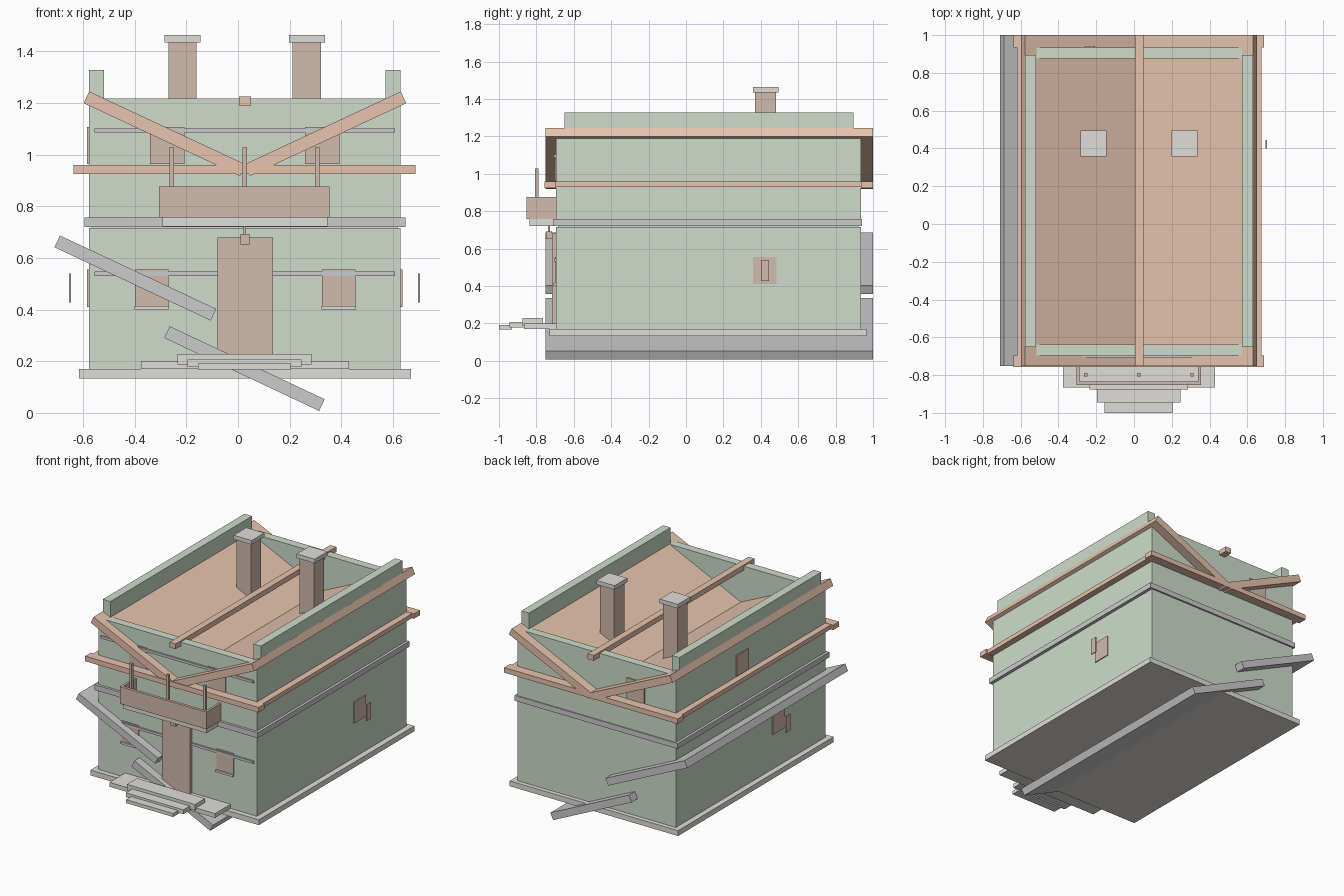
import bpy
from math import atan2, hypot

CX = 0.027                      # centre line of the house
X0, X1, Y0, Y1 = -0.577, 0.63, -0.695, 0.935


def mat(name, r, g, b):
    m = bpy.data.materials.new(name)
    m.diffuse_color = (r, g, b, 1)
    return m


GREEN = mat("green_wall", 0.62, 0.72, 0.60)
WOOD = mat("roof_wood", 0.80, 0.55, 0.42)
BROWN = mat("brown", 0.64, 0.50, 0.42)
STONE = mat("stone", 0.74, 0.73, 0.69)
WHITE = mat("white_trim", 0.84, 0.84, 0.82)
GREY = mat("grey_slab", 0.65, 0.65, 0.66)


def box(name, x, y, z, m):
    """Axis-aligned box from (min, max) ranges."""
    bpy.ops.mesh.primitive_cube_add(
        size=1, location=[(a + b) / 2 for a, b in (x, y, z)])
    o = bpy.context.object
    o.name = name
    o.scale = [b - a for a, b in (x, y, z)]
    o.data.materials.append(m)
    return o


def slab(name, a, b, m, t=0.05, y=(-0.752, 1.0)):
    """Sloping slab running along y; a and b are its end centres in (x, z)."""
    dx, dz = b[0] - a[0], b[1] - a[1]
    cx, cz, l = (a[0] + b[0]) / 2, (a[1] + b[1]) / 2, hypot(dx, dz)
    o = box(name, (cx - l / 2, cx + l / 2), y, (cz - t / 2, cz + t / 2), m)
    o.rotation_euler.y = -atan2(dz, dx)


# plinth, ground floor, band
box("plinth", (-0.615, 0.67), (-0.73, 0.965), (0.133, 0.17), STONE)
box("ground_floor", (X0, X1), (Y0, Y1), (0.17, 0.716), GREEN)
box("floor_core", (X0 + .01, X1 - .01), (Y0 + .01, Y1 - .01), (0.71, 0.73), GREEN)
box("floor_band", (-0.595, 0.648), (-0.712, 0.942), (0.72, 0.757), WHITE)

# upper floor walls, open at the top
T = 0.058
box("upper_front_wall", (X0, X1), (Y0, Y0 + T), (0.757, 1.217), GREEN)
box("upper_back_wall", (X0, X1), (Y1 - T, Y1), (0.757, 1.217), GREEN)
for n, x in (("left", (X0, X0 + T)), ("right", (X1 - T, X1))):
    box(n + "_upper_wall", x, (Y0, Y1), (0.757, 1.2), GREEN)
    box(n + "_parapet", x, (-0.65, 0.895), (1.19, 1.327), GREEN)

# inward-sloping roof, ridge beam
for n, s in (("left", -1), ("right", 1)):
    slab(n + "_roof_slab", (CX + s * 0.614, 1.222), (CX + s * 0.009, 0.94), WOOD)
box("ridge_beam", (0.004, 0.05), (-0.752, 1.0), (1.19, 1.226), WOOD)

# eave beams around the upper floor
for n, y in (("front", (-0.757, -0.695)), ("back", (0.935, 1.0))):
    box(n + "_eave_beam", (-0.637, 0.688), y, (0.925, 0.96), WOOD)
for n, x in (("left", (-0.62, X0)), ("right", (X1, 0.675))):
    box(n + "_eave_beam", x, (-0.75, 0.99), (0.928, 0.958), WOOD)

# loose slanted slabs passing through the lower floor
slab("upper_loose_slab", (-0.70, 0.664), (-0.095, 0.38), GREY)
slab("lower_loose_slab", (-0.275, 0.313), (0.325, 0.03), GREY)

# chimneys
for n, x in (("left", -0.215), ("right", 0.267)):
    box(n + "_chimney", (x - .055, x + .055), (0.37, 0.48), (0.98, 1.437), BROWN)
    box(n + "_chimney_cap", (x - .069, x + .069), (0.357, 0.495), (1.435, 1.463), STONE)

# front string courses
for z in (0.53, 1.085):
    box("string_course", (-0.555, 0.608), (-0.706, Y0 + .01), (z, z + 0.017), WHITE)

# front windows with sills below
for x in (-0.274, 0.327):
    box("upper_front_window", (x - .067, x + .067), (-0.701, Y0 + .01), (0.963, 1.107), BROWN)
for x in (-0.334, 0.39):
    box("lower_front_window", (x - .065, x + .065), (-0.701, Y0 + .01), (0.413, 0.556), BROWN)
    box("window_sill", (x - .067, x + .067), (-0.71, Y0 + .01), (0.4, 0.414), STONE)
box("upper_back_window", (-0.34, -0.207), (Y1 - .01, 0.942), (0.963, 1.107), BROWN)

# side windows and detached shutters
box("right_window", (X1 - .01, 0.637), (0.357, 0.485), (0.41, 0.556), BROWN)
box("right_shutter", (0.697, 0.704), (0.4, 0.445), (0.427, 0.54), BROWN)
box("left_window", (-0.584, X0 + .01), (-0.245, -0.115), (0.41, 0.556), BROWN)
box("left_shutter", (-0.655, -0.647), (-0.203, -0.158), (0.427, 0.54), BROWN)
box("left_upper_window", (-0.584, X0 + .01), (0.147, 0.277), (0.963, 1.107), BROWN)

# door and hanging lantern
box("door", (-0.08, 0.135), (-0.716, Y0 + .01), (0.2, 0.68), BROWN)
box("lantern", (0.009, 0.045), (-0.748, -0.716), (0.652, 0.692), BROWN)
box("lantern_rod", (0.022, 0.031), (-0.737, -0.728), (0.69, 0.722), BROWN)

# landing and steps
box("landing", (-0.375, 0.43), (-0.865, Y0), (0.17, 0.2), STONE)
box("top_step", (-0.235, 0.285), (-0.875, -0.765), (0.187, 0.228), STONE)
box("middle_step", (-0.195, 0.245), (-0.945, -0.86), (0.177, 0.207), STONE)
box("bottom_step", (-0.155, 0.205), (-1.0, -0.93), (0.168, 0.192), STONE)

# balcony
box("balcony_floor", (-0.293, 0.347), (-0.837, Y0), (0.722, 0.762), STONE)
box("balcony_front", (-0.305, 0.355), (-0.853, -0.834), (0.757, 0.876), BROWN)
for x in (-0.305, 0.339):
    box("balcony_side", (x, x + .016), (-0.84, Y0), (0.757, 0.876), BROWN)
for x in (-0.256, 0.026, 0.307):
    box("balcony_post", (x - .009, x + .009), (-0.807, -0.789), (0.76, 1.028), BROWN)
